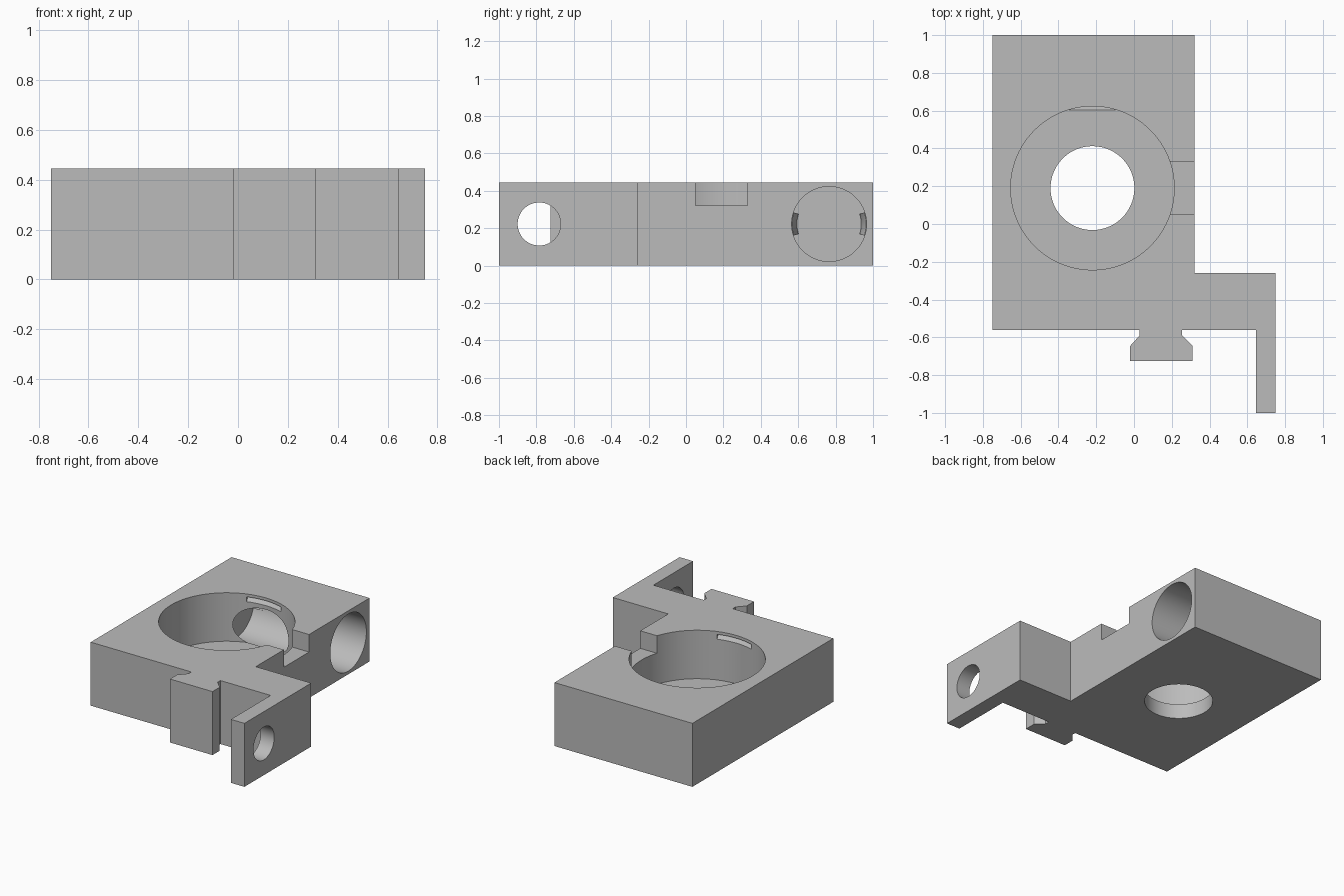
import bpy, bmesh, math
from mathutils import Matrix

if "Cube" in bpy.data.objects:
    bpy.data.objects.remove(bpy.data.objects["Cube"], do_unlink=True)

HEIGHT = 0.445
FLOOR = 0.105
POCKET = (-0.22, 0.19)
POCKET_R = 0.433
BORE_Y, BORE_Z, BORE_R, BORE_END = 0.765, HEIGHT / 2, 0.2, -0.55
TURN_X = Matrix.Rotation(math.pi / 2, 4, 'Y')   # local z becomes world x

grey = bpy.data.materials.new("plain_grey")
grey.use_nodes = True
grey.diffuse_color = (0.5, 0.5, 0.5, 1)
grey.node_tree.nodes["Principled BSDF"].inputs["Base Color"].default_value = (0.5, 0.5, 0.5, 1)


def finish(name, bm, matrix=Matrix()):
    bmesh.ops.transform(bm, matrix=matrix, verts=bm.verts)
    bmesh.ops.recalc_face_normals(bm, faces=bm.faces)
    mesh = bpy.data.meshes.new(name)
    bm.to_mesh(mesh)
    bm.free()
    mesh.materials.append(grey)
    ob = bpy.data.objects.new(name, mesh)
    bpy.context.collection.objects.link(ob)
    return ob


def prism(name, outline, z0, z1):
    bm = bmesh.new()
    face = bm.faces.new([bm.verts.new((x, y, z0)) for x, y in outline])
    up = bmesh.ops.extrude_face_region(bm, geom=[face])["geom"]
    bmesh.ops.translate(bm, vec=(0, 0, z1 - z0),
                        verts=[v for v in up if isinstance(v, bmesh.types.BMVert)])
    return finish(name, bm)


def cylinder(name, radius, start, end, matrix):
    bm = bmesh.new()
    bmesh.ops.create_cone(bm, cap_ends=True, segments=96, radius1=radius,
                          radius2=radius, depth=end - start)
    return finish(name, bm, matrix @ Matrix.Translation((0, 0, (start + end) / 2)))


def sector(name, profile, side, matrix):
    """Sweep an (r, z) profile through a short arc centred on local +y or -y."""
    bm = bmesh.new()
    half = math.radians(18)
    start = Matrix.Rotation(side * math.pi / 2 - half, 4, 'Z')
    face = bm.faces.new([bm.verts.new((r, 0, z)) for r, z in profile])
    bmesh.ops.transform(bm, matrix=start, verts=bm.verts)
    bmesh.ops.spin(bm, geom=list(bm.verts) + list(bm.edges) + [face], axis=(0, 0, 1),
                   cent=(0, 0, 0), angle=2 * half, steps=12)
    bmesh.ops.remove_doubles(bm, verts=bm.verts, dist=1e-5)
    return finish(name, bm, matrix)


def combine(target, tool, operation):
    mod = target.modifiers.new(tool.name, 'BOOLEAN')
    mod.operation, mod.solver, mod.object = operation, 'EXACT', tool
    bpy.context.view_layer.objects.active = target
    bpy.ops.object.modifier_apply(modifier=mod.name)
    bpy.data.objects.remove(tool, do_unlink=True)


# Block with dovetail rail, side tab and forward arm
body = prism("mount_body", [
    (-0.75, 1), (-0.75, -0.56),
    (0.03, -0.56), (0.03, -0.59), (-0.02, -0.645), (-0.02, -0.725),
    (0.31, -0.725), (0.31, -0.645), (0.255, -0.59), (0.255, -0.56),
    (0.645, -0.56), (0.645, -1), (0.75, -1), (0.75, -0.26),
    (0.32, -0.26), (0.32, 1)], 0, HEIGHT)

# Round pocket, its through hole, the side bore and the arm hole
pocket_at = Matrix.Translation((*POCKET, 0))
bore_at = Matrix.Translation((0, BORE_Y, BORE_Z)) @ TURN_X
arm_at = Matrix.Translation((0, -0.785, BORE_Z)) @ TURN_X
for cutter in (
        cylinder("pocket_cutter", POCKET_R, FLOOR, 0.6, pocket_at),
        cylinder("centre_hole_cutter", 0.222, -0.1, 0.2, pocket_at),
        cylinder("bore_cutter", BORE_R, BORE_END, 0.5, bore_at),
        cylinder("arm_hole_cutter", 0.115, 0.5, 0.9, arm_at),
        prism("notch_cutter", [(0.1, 0.05), (0.4, 0.05), (0.4, 0.33), (0.1, 0.33)],
              0.322, 0.6)):
    combine(body, cutter, 'DIFFERENCE')

# Sloped snap grooves under the pocket rim, and snap bumps at the bore end
groove = [(0.40, 0.39), (0.432, 0.39), (0.462, 0.425), (0.40, 0.425)]
bump = [(0.215, BORE_END - 0.01), (0.172, BORE_END - 0.01),
        (0.172, BORE_END + 0.01), (0.198, BORE_END + 0.07), (0.215, BORE_END + 0.07)]
for side in (1, -1):
    combine(body, sector("groove_cutter", groove, side, pocket_at), 'DIFFERENCE')
    combine(body, sector("snap_bump", bump, side, bore_at), 'UNION')

bpy.ops.object.select_all(action='DESELECT')
body.select_set(True)
bpy.context.view_layer.objects.active = body
bpy.ops.object.shade_smooth_by_angle(angle=math.radians(25))
